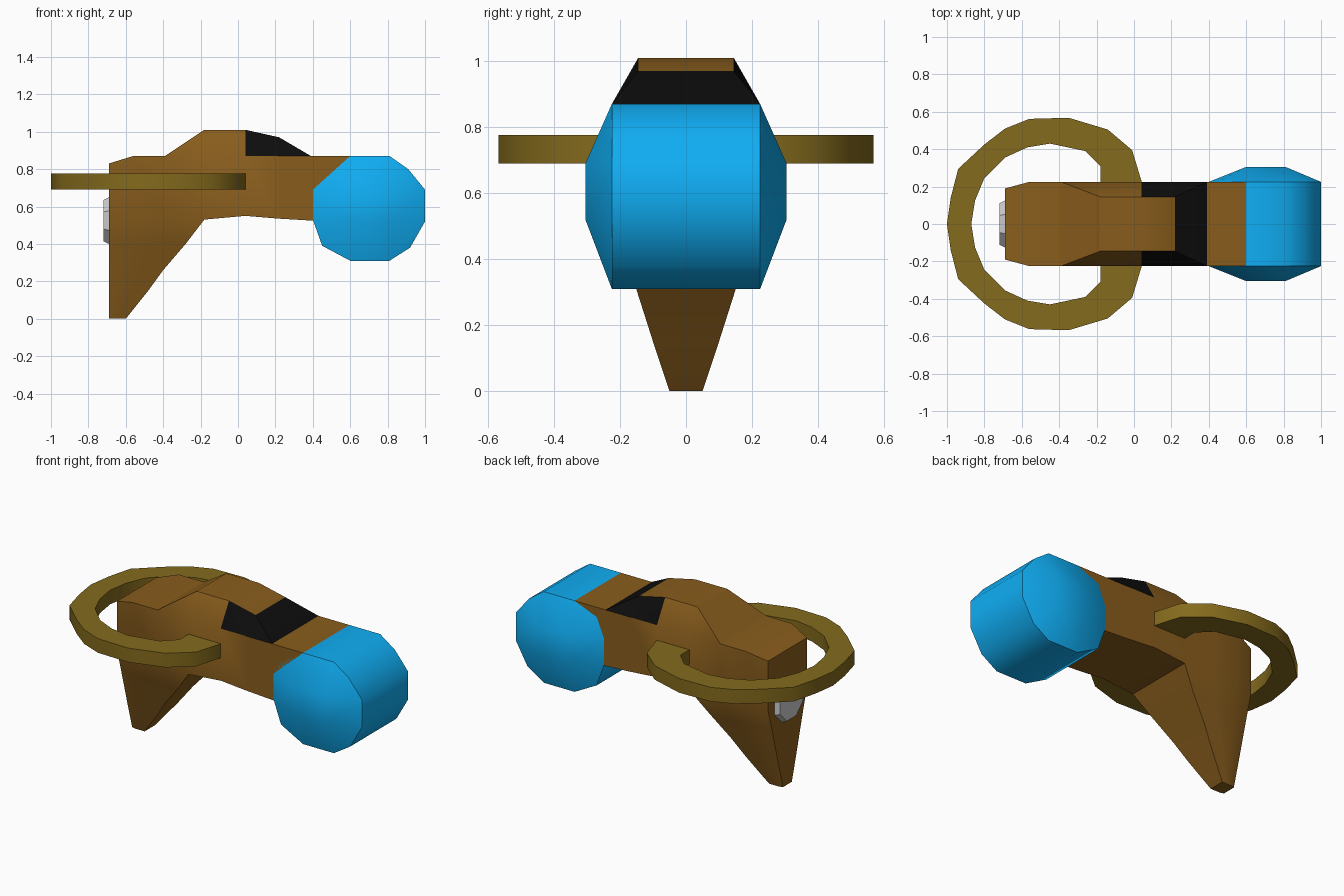
import bpy, bmesh, math
from mathutils import Matrix

if "Cube" in bpy.data.objects:
    bpy.data.objects.remove(bpy.data.objects["Cube"])


def material(name, rgb):
    m = bpy.data.materials.new(name)
    m.diffuse_color = (*rgb, 1)
    m.use_nodes = True
    m.node_tree.nodes["Principled BSDF"].inputs["Base Color"].default_value = m.diffuse_color
    return m


BROWN = material("brown", (0.25, 0.11, 0.012))
BLACK = material("black", (0.004, 0.004, 0.004))
BLUE = material("blue", (0.005, 0.42, 0.9))
OLIVE = material("olive", (0.23, 0.145, 0.012))


def finish(bm, name, mats, angle):
    bmesh.ops.recalc_face_normals(bm, faces=bm.faces)
    me = bpy.data.meshes.new(name)
    bm.to_mesh(me)
    bm.free()
    ob = bpy.data.objects.new(name, me)
    bpy.context.collection.objects.link(ob)
    for m in mats:
        me.materials.append(m)
    bpy.ops.object.select_all(action='DESELECT')
    ob.select_set(True)
    bpy.context.view_layer.objects.active = ob
    bpy.ops.object.shade_smooth_by_angle(angle=math.radians(angle))
    return ob


def solid_from_side(faces):
    """Weld one side sheet, mirror it across y and bridge the two outlines."""
    bm = bmesh.new()
    for f in faces:
        bm.faces.new([bm.verts.new(p) for p in f])
    bmesh.ops.remove_doubles(bm, verts=bm.verts, dist=0.001)
    rim = [tuple(e.verts) for e in bm.edges if e.is_boundary]
    twin = {v: bm.verts.new((v.co.x, -v.co.y, v.co.z)) for v in list(bm.verts)}
    for f in list(bm.faces):
        bm.faces.new([twin[v] for v in reversed(f.verts)])
    for a, b in rim:
        bm.faces.new((a, b, twin[b], twin[a]))
    return bm


def grid(rows):
    return [(r[i], r[i + 1], s[i + 1], s[i])
            for r, s in zip(rows, rows[1:]) for i in range(len(r) - 1)]


# Body: trunk with tapered spike and raised hump
W = 0.225
xs = [-0.69, -0.56, -0.39, -0.18, 0.04, 0.22, 0.39, 0.6]
low = [0.53, 0.53, 0.53, 0.53, 0.55, 0.535, 0.525, 0.52]
bottom = [(x, 0.19 if i == 0 else W, z) for i, (x, z) in enumerate(zip(xs, low))]
shoulder = [(x, 0.19 if i == 0 else W, 0.83 if i == 0 else 0.87) for i, x in enumerate(xs)]
spike = []
for z, front, hw in [(0, -0.6, 0.05), (0.15, -0.48, 0.1), (0.26, -0.4, 0.135), (0.4, -0.28, 0.18)]:
    spike.append([(-0.69 + (front + 0.69) * (x + 0.69) / 0.51,
                   hw * (0.85 if i == 0 else 1), z) for i, x in enumerate(xs[:4])])
spike.append(bottom[:4])
hump = [(-0.18, 0.145, 1.01), (0.04, 0.145, 1.01), (0.22, 0.145, 0.97)]
faces = grid([bottom, shoulder]) + grid(spike) + grid([shoulder[3:6], hump])
faces += [(shoulder[2], shoulder[3], hump[0]), (shoulder[5], shoulder[6], hump[2])]
bm = solid_from_side(faces)
# Black band on the front of the hump
for f in bm.faces:
    c = f.calc_center_median()
    top_strip = abs(c.y) < 0.01 and c.x < 0.2
    if c.z > 0.88 and c.x > 0.05 and not top_strip:
        f.material_index = 1
finish(bm, "body", [BROWN, BLACK], 30)

# Blue end drum with domed caps
rim = [(0.6, 0.87), (0.81, 0.87), (0.91, 0.80), (1.0, 0.69), (1.0, 0.52), (0.92, 0.38),
       (0.81, 0.31), (0.6, 0.31), (0.45, 0.39), (0.4, 0.53), (0.4, 0.69), (0.45, 0.81)]
R = [(x, W, z) for x, z in rim]
C = [(x, 0.305, z) for x, z in [(0.6, 0.69), (0.81, 0.69), (0.81, 0.52), (0.6, 0.52)]]
faces = [tuple(C)]
for k in range(4):
    a, b, i = C[k], C[(k + 1) % 4], 3 * k
    faces.append((a, R[i], R[i + 1], b))
    faces.append((b, R[i + 1], R[i + 2], R[(i + 3) % 12]))
finish(solid_from_side(faces), "end_drum", [BLUE], 50)

# Open ring around the back, its ends buried in the body
outer = [(0.04, 0.2), (0.04, 0.23), (-0.01, 0.395), (-0.14, 0.505), (-0.35, 0.568), (-0.56, 0.562),
         (-0.69, 0.51), (-0.8, 0.425), (-0.94, 0.295), (-0.98, 0.14), (-1.0, 0)]
inner = [(-0.18, 0.2), (-0.18, 0.31), (-0.26, 0.39), (-0.45, 0.43), (-0.57, 0.41),
         (-0.69, 0.355), (-0.8, 0.245), (-0.85, 0.125), (-0.87, 0)]


def whole(half):
    return half + [(x, -y) for x, y in reversed(half[:-1])]


bm = bmesh.new()
base = bm.faces.new([bm.verts.new((x, y, 0.69)) for x, y in whole(outer) + whole(inner)[::-1]])
ext = bmesh.ops.extrude_face_region(bm, geom=[base], use_keep_orig=True)
for v in ext["geom"]:
    if isinstance(v, bmesh.types.BMVert):
        v.co.z = 0.777
finish(bm, "ring", [OLIVE], 35)

# Grey button on the back
bm = bmesh.new()
bmesh.ops.create_cone(bm, cap_ends=True, segments=8, radius1=0.147, radius2=0.12, depth=0.05,
                      matrix=Matrix.Translation((-0.693, 0, 0.525))
                      @ Matrix.Rotation(-math.pi / 2, 4, 'Y')
                      @ Matrix.Rotation(math.pi / 8, 4, 'Z'))
finish(bm, "back_button", [], 30)
